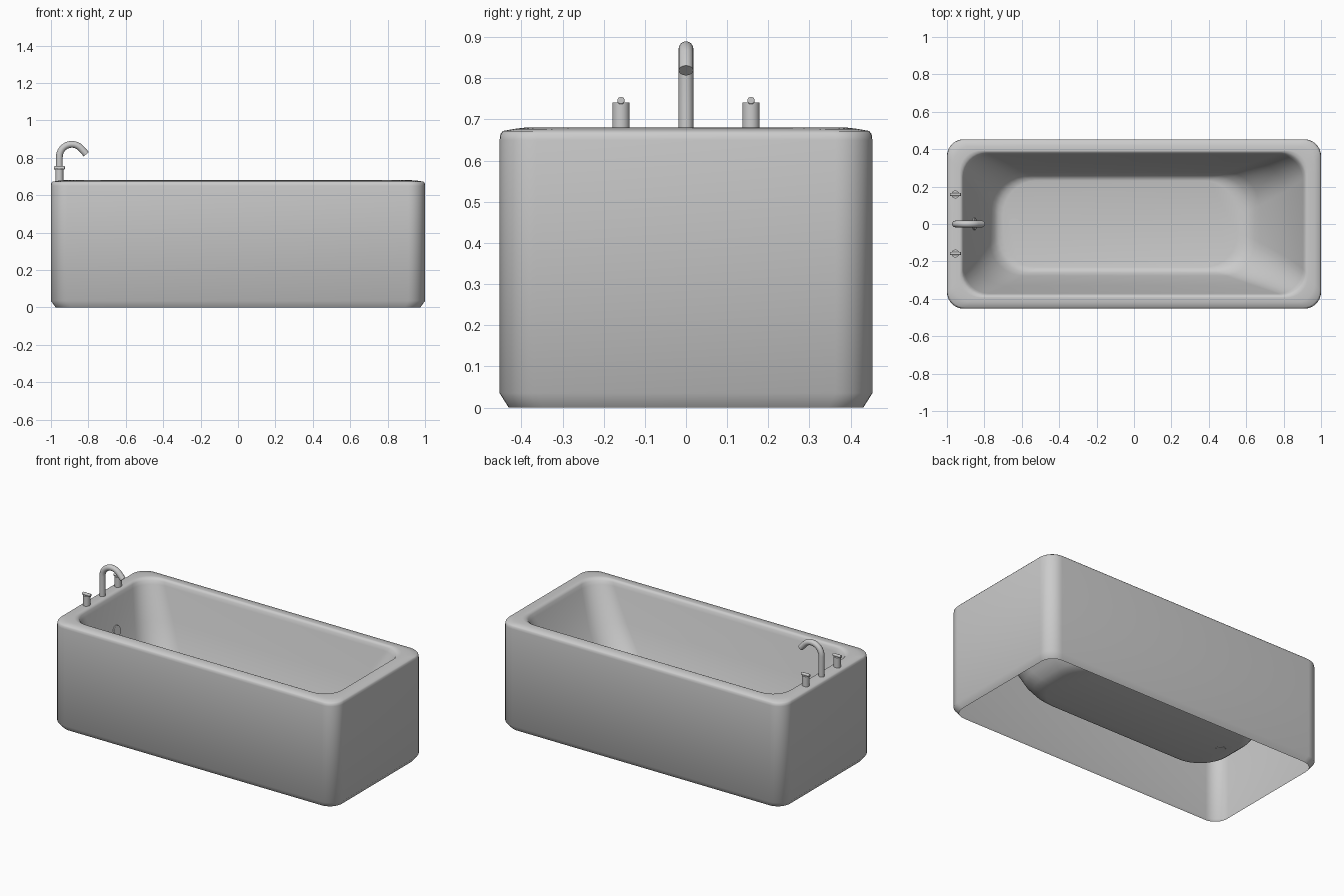
import bpy, bmesh, math
from mathutils import Vector

if "Cube" in bpy.data.objects:
    bpy.data.objects.remove(bpy.data.objects["Cube"])


def rounded_ring(x0, x1, hy, r, z, n=8):
    """Points of a rounded rectangle, counter-clockwise."""
    pts = []
    corners = [(x1 - r, hy - r), (x0 + r, hy - r), (x0 + r, -hy + r), (x1 - r, -hy + r)]
    for k, (cx, cy) in enumerate(corners):
        for i in range(n + 1):
            a = math.pi / 2 * (k + i / n)
            pts.append((cx + r * math.cos(a), cy + r * math.sin(a), z))
    return pts


def smooth(obj, angle=40):
    bpy.ops.object.select_all(action='DESELECT')
    obj.select_set(True)
    bpy.context.view_layer.objects.active = obj
    bpy.ops.object.shade_smooth_by_angle(angle=math.radians(angle))


def cylinder(name, p0, p1, r, bevel=0.0):
    p0, p1 = Vector(p0), Vector(p1)
    d = p1 - p0
    bpy.ops.mesh.primitive_cylinder_add(vertices=32, radius=r, depth=d.length,
                                        location=(p0 + p1) / 2)
    obj = bpy.context.object
    obj.name = name
    obj.rotation_euler = d.to_track_quat('Z', 'Y').to_euler()
    smooth(obj)
    if bevel:
        m = obj.modifiers.new("bevel", 'BEVEL')
        m.width, m.segments = bevel, 3
    return obj


# Tub shell: skirt, rim rising gently inwards, sloping basin and floor, open underneath
rings = [
    (-0.975, 0.975, 0.431, 0.085, 0.0),
    (-1.000, 1.000, 0.453, 0.090, 0.035),
    (-1.000, 1.000, 0.453, 0.090, 0.650),
    (-0.998, 0.998, 0.451, 0.090, 0.665),
    (-0.992, 0.992, 0.445, 0.090, 0.672),
    (-0.965, 0.965, 0.418, 0.095, 0.677),
    (-0.932, 0.930, 0.393, 0.110, 0.680),
    (-0.922, 0.919, 0.385, 0.125, 0.678),
    (-0.914, 0.909, 0.377, 0.130, 0.667),
    (-0.908, 0.902, 0.372, 0.135, 0.645),
    (-0.846, 0.805, 0.330, 0.160, 0.450),
    (-0.770, 0.670, 0.277, 0.180, 0.240),
    (-0.745, 0.622, 0.260, 0.185, 0.200),
    (-0.725, 0.590, 0.247, 0.185, 0.185),
    (-0.700, 0.552, 0.232, 0.180, 0.180),
]
bm = bmesh.new()
loops = [[bm.verts.new(p) for p in rounded_ring(*r)] for r in rings]
for a, b in zip(loops, loops[1:]):
    for i in range(len(a)):
        j = (i + 1) % len(a)
        bm.faces.new((a[i], a[j], b[j], b[i]))
bm.faces.new(loops[-1])
mesh = bpy.data.meshes.new("bathtub")
bm.to_mesh(mesh)
bm.free()
tub = bpy.data.objects.new("bathtub", mesh)
bpy.context.collection.objects.link(tub)
smooth(tub, 50)

# Spout: upright tube bending over into the tub
path = [(-0.955, 0.67), (-0.955, 0.74)]
for i in range(15):
    a = math.radians(180 - 132 * i / 14)
    path.append((-0.888 + 0.067 * math.cos(a), 0.805 + 0.067 * math.sin(a)))
path.append((-0.811, 0.819))
curve = bpy.data.curves.new("spout", 'CURVE')
curve.dimensions = '3D'
curve.bevel_depth = 0.018
curve.bevel_resolution = 6
curve.use_fill_caps = True
spline = curve.splines.new('POLY')
spline.points.add(len(path) - 1)
for p, (x, z) in zip(spline.points, path):
    p.co = (x, 0, z, 1)
spout = bpy.data.objects.new("spout", curve)
bpy.context.collection.objects.link(spout)

# Taps: post with a short cross bar, either side of the spout
for side, s in (("front", -1), ("back", 1)):
    y = 0.158 * s
    cylinder(side + "_tap_post", (-0.955, y, 0.67), (-0.955, y, 0.741), 0.021)
    bar = cylinder(side + "_tap_bar", (-0.984, y, 0.746), (-0.926, y, 0.746), 0.009, 0.003)

# Drain in the floor and overflow plate on the sloping end wall
cylinder("drain", (-0.64, 0, 0.176), (-0.64, 0, 0.185), 0.03)
n = Vector((0.95, 0, 0.31))
c = Vector((-0.857, 0, 0.48))
cylinder("overflow_plate", c - n * 0.008, c + n * 0.01, 0.032, 0.003)
